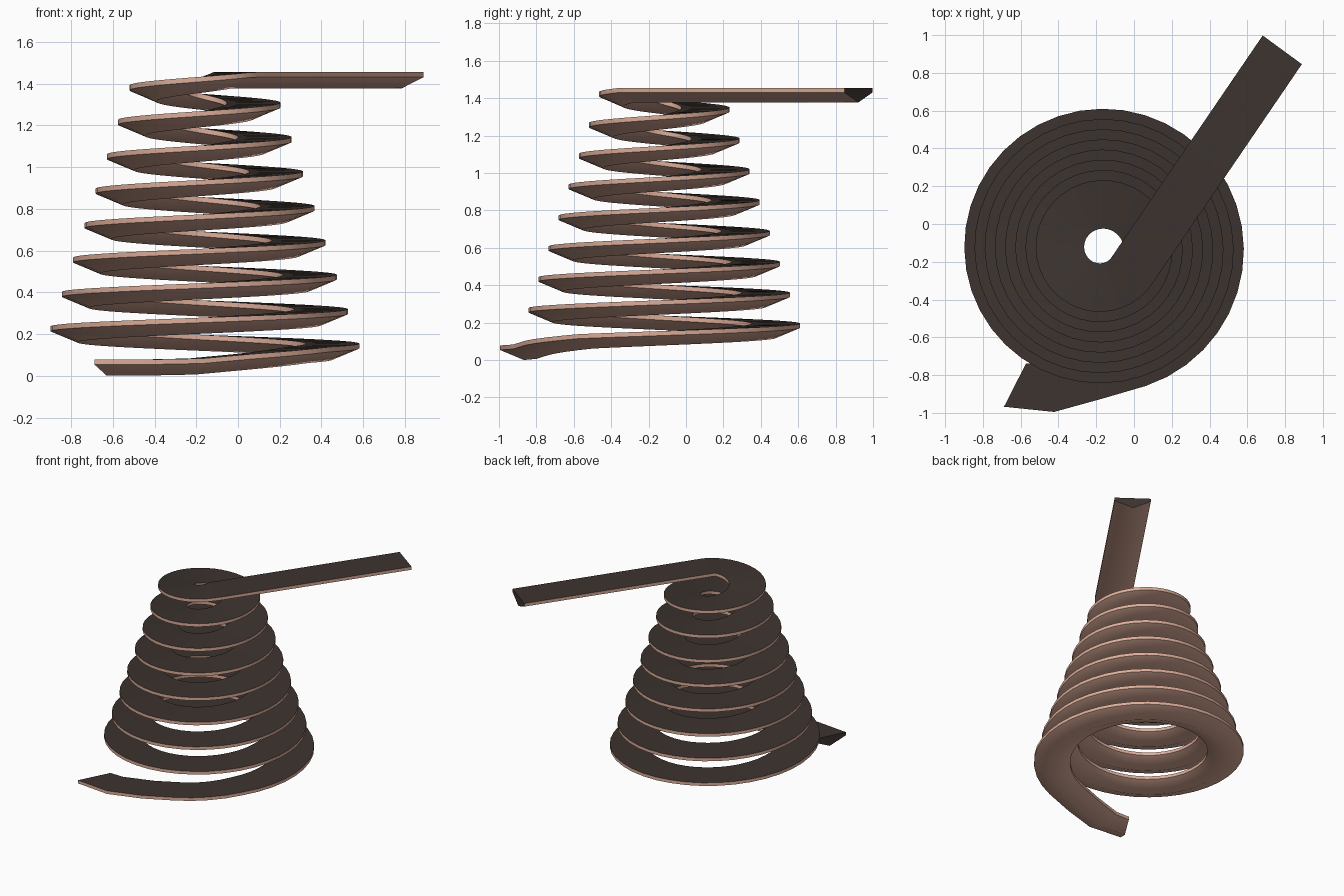
import bpy, bmesh
from math import radians, degrees, cos, sin, pi

if "Cube" in bpy.data.objects:
    bpy.data.objects.remove(bpy.data.objects["Cube"])

W = 0.257            # ribbon width
EDGE = 0.024         # thickness of the vertical rim
DEPTH = 0.077        # total depth at the centre ridge
CX, CY = -0.172, -0.13
STEPS = 40           # segments per turn
# cross-section: (outward offset, height below the top)
SECTION = [(-W / 2, 0), (W / 2, 0), (W / 2, -EDGE), (0, -DEPTH), (-W / 2, -EDGE)]


def material(name, rgb):
    m = bpy.data.materials.new(name)
    m.diffuse_color = (*rgb, 1)
    m.use_nodes = True
    m.node_tree.nodes["Principled BSDF"].inputs["Base Color"].default_value = m.diffuse_color
    return m


# Path of the ribbon: x, y, top z, heading in degrees
# bent tail at the foot
path = [(-0.63, -0.853, 0.078, -27), (-0.443, -0.868, 0.078, 9), (-0.203, -0.801, 0.083, 15)]
# conical coil
first, last = -0.2, 7.9
n = round((last - first) * STEPS)
for i in range(n + 1):
    t = first + (last - first) * i / n
    a = 2 * pi * t
    r = 0.7535 - 0.054 * t - W / 2
    z = 0.155 + 0.165 * t - 0.18 * max(0, -t - 0.1)
    path.append((CX + r * cos(a), CY + r * sin(a), min(z, 1.455), degrees(a) + 90))
# straight arm at the top
path.append((0.785, 0.922, 1.455, 53.8))

# Sweep the section along the path
bm = bmesh.new()
rings = []
for x, y, z, h in path:
    ox, oy = sin(radians(h)), -cos(radians(h))
    rings.append([bm.verts.new((x + ox * u, y + oy * u, z + v)) for u, v in SECTION])
k = len(SECTION)
for a, b in zip(rings, rings[1:]):
    for j in range(k):
        f = bm.faces.new((a[j], a[(j + 1) % k], b[(j + 1) % k], b[j]))
        f.material_index = 1 if j == 0 else 0      # dark flat top
for ring in (rings[0], rings[-1]):
    bm.faces.new(ring).material_index = 1          # dark end caps
bmesh.ops.recalc_face_normals(bm, faces=bm.faces)

mesh = bpy.data.meshes.new("conical_coil")
bm.to_mesh(mesh)
bm.free()
mesh.materials.append(material("copper", (0.72, 0.42, 0.32)))
mesh.materials.append(material("dark_top", (0.045, 0.033, 0.028)))
coil = bpy.data.objects.new("conical_coil", mesh)
bpy.context.collection.objects.link(coil)
bpy.context.view_layer.objects.active = coil
coil.select_set(True)
bpy.ops.object.shade_smooth_by_angle(angle=radians(50))
